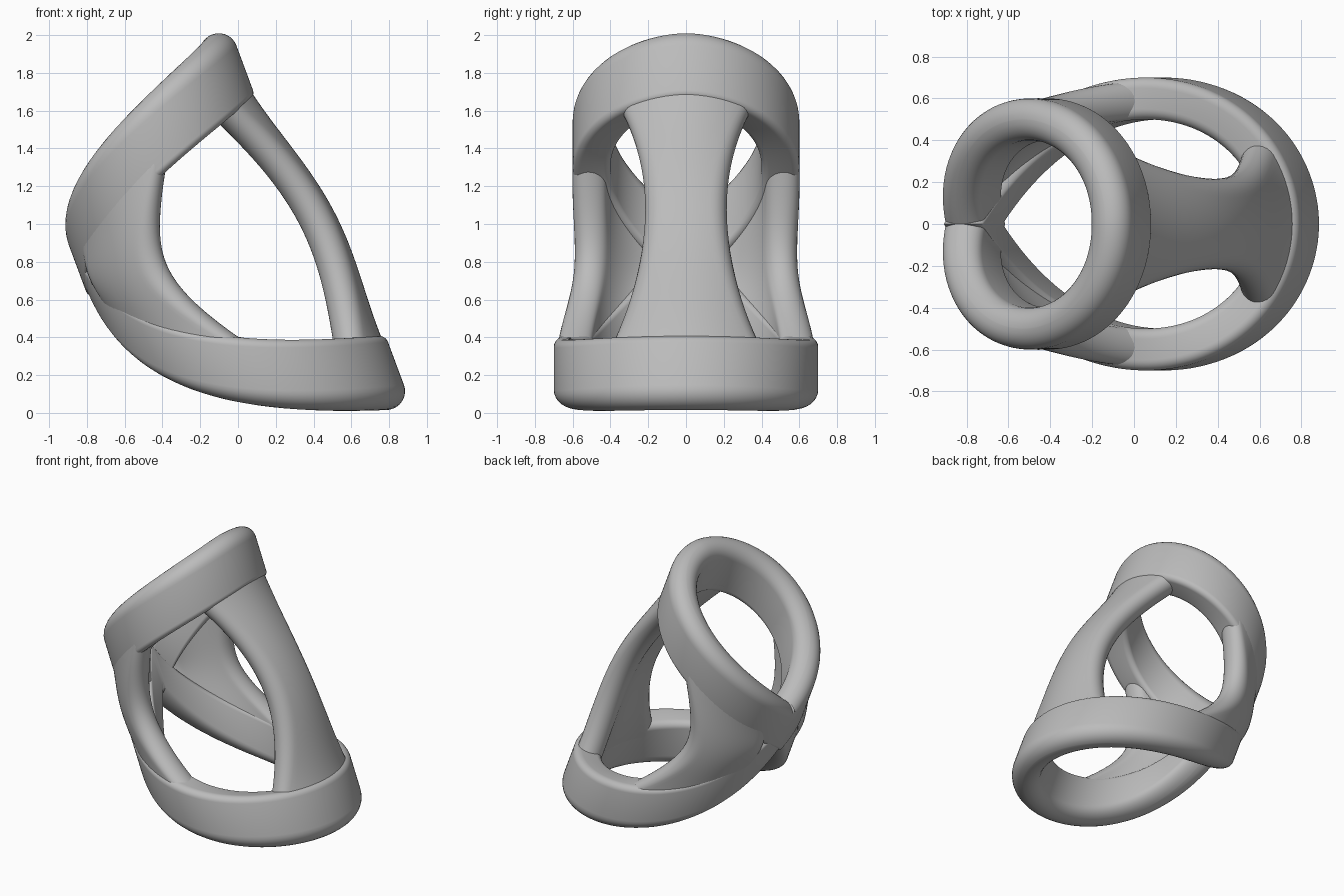
import bpy, bmesh, math
from math import sin, cos, pi, radians

if "Cube" in bpy.data.objects:
    bpy.data.objects.remove(bpy.data.objects["Cube"], do_unlink=True)

mat = bpy.data.materials.new("light_grey_plastic")
mat.use_nodes = True
mat.diffuse_color = (0.5, 0.5, 0.5, 1)
mat.node_tree.nodes["Principled BSDF"].inputs["Base Color"].default_value = (0.5, 0.5, 0.5, 1)

TILT = radians(20.4)   # lean of the shared tube axis
WALL = 0.1             # half of the ring wall thickness
BAND = 0.195           # half of the ring height
EDGE = 0.09            # half of the strip thickness, also its edge radius


def lerp(a, b, t):
    return a + (b - a) * t


def shell(phi, s, r=0, rise=0):
    """Point on the bent tube: angle, 0 lower to 1 upper, radial and axial offset."""
    t = abs(phi) / pi
    low = -0.07 + 1.11 * (0.83 * t ** 2 + 0.17 * t ** 6)
    high = 1.73 - 0.69 * t ** 1.7
    arch = sin(pi * s) ** 2
    radius = lerp(0.6, 0.5, s) + 0.03 * arch + r
    u = lerp(0.175, 0.07, s) + radius * cos(phi) + 0.07 * arch * max(cos(phi), 0)
    w = lerp(low, high, s) + rise
    return (u * cos(TILT) - w * sin(TILT), radius * sin(phi), u * sin(TILT) + w * cos(TILT))


def rounded(half_w, half_h, r_plus, r_minus, steps=8):
    """Rounded rectangle with its own corner radius on the plus and minus width ends."""
    pts = []
    for i, (sx, sy) in enumerate([(1, 1), (-1, 1), (-1, -1), (1, -1)]):
        r = r_plus if sx > 0 else r_minus
        for k in range(steps):
            a = pi / 2 * (i + k / (steps - 1))
            pts.append((sx * (half_w - r) + r * cos(a), sy * (half_h - r) + r * sin(a)))
    return pts


def subdivided(pts, step=0.04):
    out = []
    for a, b in zip(pts, pts[1:] + pts[:1]):
        n = max(1, math.ceil(math.dist(a, b) / step))
        out += [(lerp(a[0], b[0], k / n), lerp(a[1], b[1], k / n)) for k in range(n)]
    return out


def loft(name, sections, closed):
    bm = bmesh.new()
    loops = [[bm.verts.new(p) for p in sec] for sec in sections]
    n = len(loops[0])
    pairs = list(zip(loops, loops[1:])) + ([(loops[-1], loops[0])] if closed else [])
    for a, b in pairs:
        for k in range(n):
            bm.faces.new((a[k], a[(k + 1) % n], b[(k + 1) % n], b[k]))
    if not closed:
        bm.faces.new(loops[0][::-1])
        bm.faces.new(loops[-1])
    bmesh.ops.remove_doubles(bm, verts=bm.verts, dist=0.0001)
    bmesh.ops.recalc_face_normals(bm, faces=bm.faces)
    mesh = bpy.data.meshes.new(name)
    bm.to_mesh(mesh)
    bm.free()
    mesh.materials.append(mat)
    obj = bpy.data.objects.new(name, mesh)
    bpy.context.collection.objects.link(obj)
    bpy.ops.object.select_all(action='DESELECT')
    obj.select_set(True)
    bpy.context.view_layer.objects.active = obj
    bpy.ops.object.shade_smooth_by_angle(angle=radians(35))


def ring(name, s, r_top, r_bottom):
    profile = rounded(BAND, WALL, r_top, r_bottom)
    count = 144
    angles = [2 * pi * i / count - pi for i in range(count)]
    loft(name, [[shell(a, s, r, w) for w, r in profile] for a in angles], True)


def strip(name, edges, s_end, sink=0):
    """Rounded strip running from ring to ring; edges(s) gives its two side angles."""
    sections = []
    count = 48
    core = 0.3
    unit = subdivided(rounded(core + EDGE, EDGE, EDGE, EDGE))
    for i in range(count + 1):
        s = lerp(0.04, s_end, i / count)
        a, b = edges(s)
        radius = lerp(0.6, 0.5, s)
        flat = (b - a) / 2 * radius - EDGE
        sec = []
        for x, r in unit:
            if abs(x) > core:   # round side edge
                arc = math.copysign(flat - core + abs(x), x)
            else:               # stretched middle
                arc = x / core * flat
            sec.append(shell((a + b) / 2 + arc / radius, s, r - sink * s))
        sections.append(sec)
    loft(name, sections, False)


def strap_edges(s):
    half = (0.21 + 1.05 * (s - 0.52) ** 2) / lerp(0.6, 0.5, s)
    return -half, half


def strut_edges(s):
    return radians(111 - 160 * (s - 0.5) ** 2), radians(163)


# Bands
ring("lower_ring", 0, 0.05, 0.098)
ring("upper_ring", 1, 0.098, 0.04)

# Waisted strap and the two side struts
strip("waisted_strap", strap_edges, 0.93, 0.03)
strip("left_side_strut", strut_edges, 0.95)
strip("right_side_strut", lambda s: tuple(-a for a in strut_edges(s)[::-1]), 0.95)
